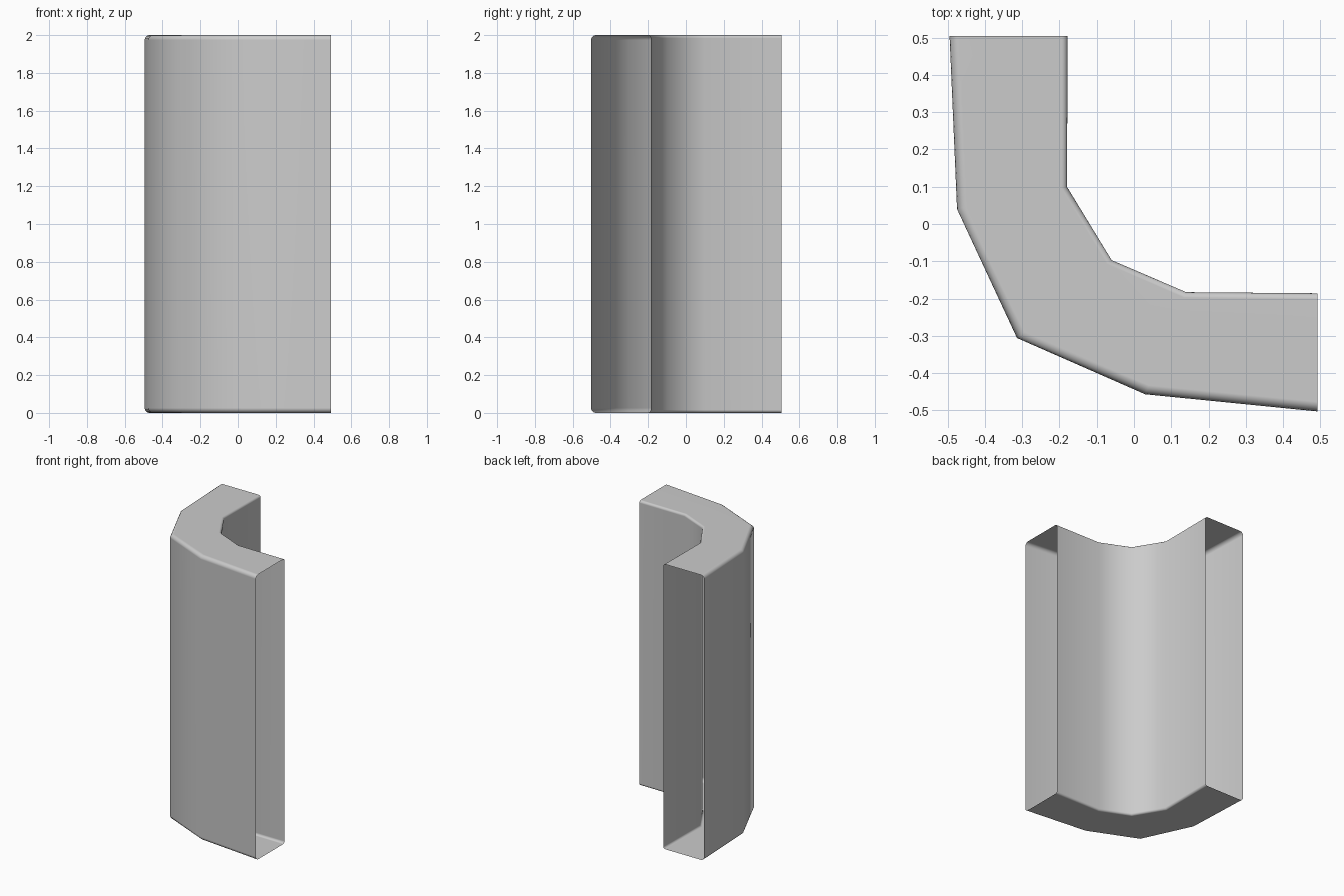
import bpy, bmesh, math
from mathutils import Vector

if "Cube" in bpy.data.objects:
    bpy.data.objects.remove(bpy.data.objects["Cube"])

# Plan-view stations along the bend: outer wall and matching inner wall points
OUTER = [(-0.495, 0.505), (-0.475, 0.04), (-0.314, -0.306), (0.03, -0.457), (0.492, -0.503)]
INNER = [(-0.178, 0.505), (-0.18, 0.10), (-0.06, -0.097), (0.14, -0.183), (0.492, -0.186)]
HEIGHT = 2.0
R_OUT, R_IN = 0.026, 0.016   # edge rounding on outer and inner walls
STEPS = 4


def section(width):
    """Rounded rectangle as (distance from outer wall, z), going up the outer wall."""
    corners = [(R_OUT, R_OUT, R_OUT, 270), (R_OUT, HEIGHT - R_OUT, R_OUT, 180),
               (width - R_IN, HEIGHT - R_IN, R_IN, 90), (width - R_IN, R_IN, R_IN, 0)]
    pts = []
    for cu, cz, r, start in corners:
        for s in range(STEPS + 1):
            a = math.radians(start - 90 * s / STEPS)
            pts.append((cu + r * math.cos(a), cz + r * math.sin(a)))
    return pts


# Hollow corner shell, open at both ends
bm = bmesh.new()
rings = []
for o, i in zip(OUTER, INNER):
    o, i = Vector(o), Vector(i)
    d = (i - o).normalized()
    ring = []
    for u, z in section((i - o).length):
        p = o + d * u
        ring.append(bm.verts.new((p.x, p.y, z)))
    rings.append(ring)
for a, b in zip(rings, rings[1:]):
    n = len(a)
    for k in range(n):
        m = (k + 1) % n
        bm.faces.new((a[k], b[k], b[m], a[m])).smooth = True

mesh = bpy.data.meshes.new("corner_shell")
bm.to_mesh(mesh)
bm.free()
shell = bpy.data.objects.new("corner_shell", mesh)
bpy.context.collection.objects.link(shell)

# Keep the large top and bottom faces flat-looking
shell.modifiers.new("weighted_normals", 'WEIGHTED_NORMAL')
